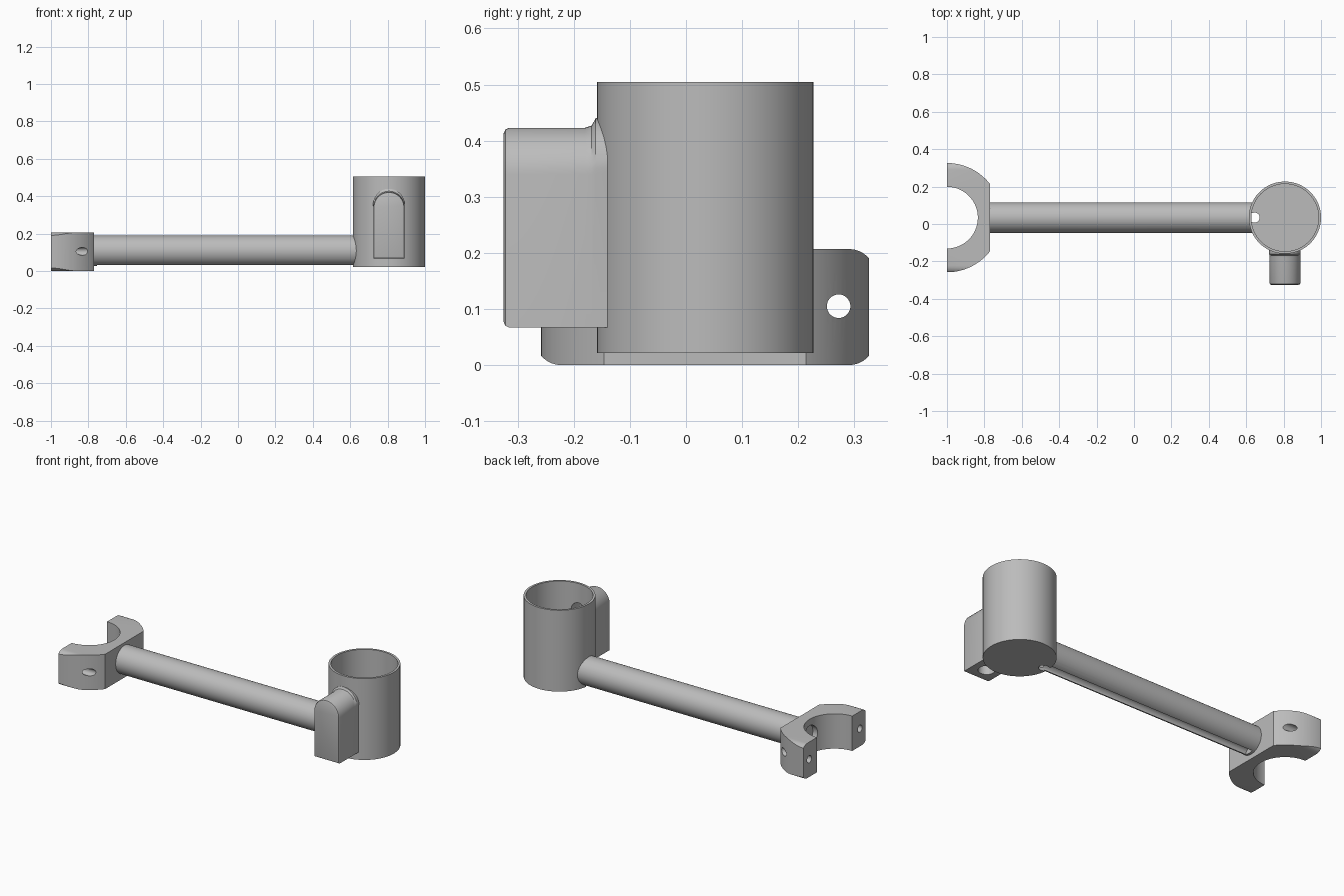
import bpy, bmesh, math
from mathutils import Matrix, Vector

if "Cube" in bpy.data.objects:
    bpy.data.objects.remove(bpy.data.objects["Cube"], do_unlink=True)

grey = bpy.data.materials.new("plain_grey")
grey.use_nodes = True
grey.diffuse_color = (0.5, 0.5, 0.5, 1)
grey.node_tree.nodes["Principled BSDF"].inputs["Base Color"].default_value = (0.5, 0.5, 0.5, 1)

AXIS_Y = 0.034      # common centre line of cup, rod and clamp
CUP_X, ROD_Z, CLAMP_X = 0.807, 0.109, -1.0


def make(name, bm):
    bmesh.ops.recalc_face_normals(bm, faces=bm.faces)
    mesh = bpy.data.meshes.new(name)
    bm.to_mesh(mesh)
    bm.free()
    mesh.materials.append(grey)
    obj = bpy.data.objects.new(name, mesh)
    bpy.context.collection.objects.link(obj)
    return obj


def rod_between(name, start, end, radius, sides=64):
    start, end = Vector(start), Vector(end)
    turn = Vector((0, 0, 1)).rotation_difference(end - start).to_matrix().to_4x4()
    bm = bmesh.new()
    bmesh.ops.create_cone(bm, cap_ends=True, segments=sides, radius1=radius, radius2=radius,
                          depth=(end - start).length,
                          matrix=Matrix.Translation((start + end) / 2) @ turn)
    return make(name, bm)


def ball(name, centre, radius):
    bm = bmesh.new()
    bmesh.ops.create_uvsphere(bm, u_segments=32, v_segments=16, radius=radius,
                              matrix=Matrix.Translation(centre))
    return make(name, bm)


def loft(name, rings):
    bm = bmesh.new()
    rows = [[bm.verts.new(p) for p in ring] for ring in rings]
    for a, b in zip(rows, rows[1:]):
        for i in range(len(a)):
            j = (i + 1) % len(a)
            bm.faces.new((a[i], a[j], b[j], b[i]))
    bm.faces.new(rows[0])
    bm.faces.new(rows[-1])
    return make(name, bm)


def combine(obj, tools, operation="DIFFERENCE"):
    bpy.context.view_layer.objects.active = obj
    for tool in tools:
        mod = obj.modifiers.new("cut", "BOOLEAN")
        mod.operation, mod.solver, mod.object = operation, "EXACT", tool
        bpy.ops.object.modifier_apply(modifier=mod.name)


# Cutters shared between the parts
cup_cavity = rod_between("cup_cavity", (CUP_X, AXIS_Y, 0.04), (CUP_X, AXIS_Y, 0.7), 0.18, 96)
wire_groove = rod_between("wire_groove", (-0.755, AXIS_Y, 0.032), (0.642, AXIS_Y, 0.032), 0.026, 32)
wire_hole = rod_between("wire_hole", (0.645, AXIS_Y, -0.1), (0.645, AXIS_Y, 0.06), 0.027, 32)
LUG_Y, DUCT_Z = -0.235, 0.345
duct = [rod_between("duct_rise", (CUP_X, LUG_Y, 0), (CUP_X, LUG_Y, DUCT_Z), 0.045, 32),
        ball("duct_elbow", (CUP_X, LUG_Y, DUCT_Z), 0.046),
        rod_between("duct_outlet", (CUP_X, LUG_Y, DUCT_Z), (CUP_X, -0.05, DUCT_Z), 0.0455, 32)]

# Cup with drain hole and side outlet
cup = rod_between("cup", (CUP_X, AXIS_Y, 0.022), (CUP_X, AXIS_Y, 0.505), 0.193, 96)
combine(cup, [cup_cavity, wire_groove, wire_hole, duct[2]])

# Connecting rod with a groove underneath
rod = rod_between("connecting_rod", (-0.79, AXIS_Y, ROD_Z), (0.7, AXIS_Y, ROD_Z), 0.082)
combine(rod, [cup_cavity, wire_groove, wire_hole])


# Arched lug on the front of the cup, flared where its top meets the wall
def arch(y, grow, flare=0):
    half, base, spring = 0.083 + grow, 0.067 - grow, 0.34
    ring = [(CUP_X - half, y, base), (CUP_X + half, y, base)]
    for i in range(25):
        a = math.pi * i / 24
        r = half + flare * math.sin(a)
        ring.append((CUP_X + r * math.cos(a), y, spring + r * math.sin(a)))
    return ring


lug = loft("arched_lug", [arch(-0.325, -0.01), arch(-0.322, -0.003), arch(-0.315, 0),
                          arch(-0.18, 0), arch(-0.168, 0, 0.004), arch(-0.161, 0, 0.017),
                          arch(-0.1, 0, 0.017)])
combine(lug, [cup_cavity] + duct)


# Half-ring clamp: rounded block trimmed to a disc, bored and drilled
def rounded_block(x):
    ring = []
    half_y, half_z, r = 0.304, 0.1035, 0.048
    for k, (sy, sz) in enumerate([(1, 1), (-1, 1), (-1, -1), (1, -1)]):
        for i in range(9):
            a = math.pi / 2 * (k + i / 8)
            ring.append((x, AXIS_Y + sy * (half_y - r) + r * math.cos(a),
                         half_z + sz * (half_z - r) + r * math.sin(a)))
    return ring


clamp = loft("half_ring_clamp", [rounded_block(CLAMP_X), rounded_block(-0.77)])
disc = rod_between("clamp_disc", (CLAMP_X, AXIS_Y, -0.1), (CLAMP_X, AXIS_Y, 0.4), 0.292, 128)
bore = rod_between("clamp_bore", (CLAMP_X, AXIS_Y, -0.1), (CLAMP_X, AXIS_Y, 0.4), 0.165, 96)
pocket = rod_between("clamp_pocket", (-0.9, AXIS_Y, ROD_Z), (-0.815, AXIS_Y, ROD_Z), 0.06)
bolt_holes = [rod_between("bolt_hole", (-1.1, AXIS_Y + s * 0.238, 0.105),
                          (-0.7, AXIS_Y + s * 0.238, 0.105), 0.021, 32) for s in (-1, 1)]
combine(clamp, [disc], "INTERSECT")
combine(clamp, [bore, pocket] + bolt_holes)

# Remove the cutters and smooth the curved surfaces
for tool in [cup_cavity, wire_groove, wire_hole, disc, bore, pocket] + duct + bolt_holes:
    bpy.data.objects.remove(tool, do_unlink=True)
bpy.ops.object.select_all(action="DESELECT")
for part in (cup, rod, lug, clamp):
    part.select_set(True)
bpy.context.view_layer.objects.active = cup
bpy.ops.object.shade_smooth_by_angle(angle=math.radians(30))
